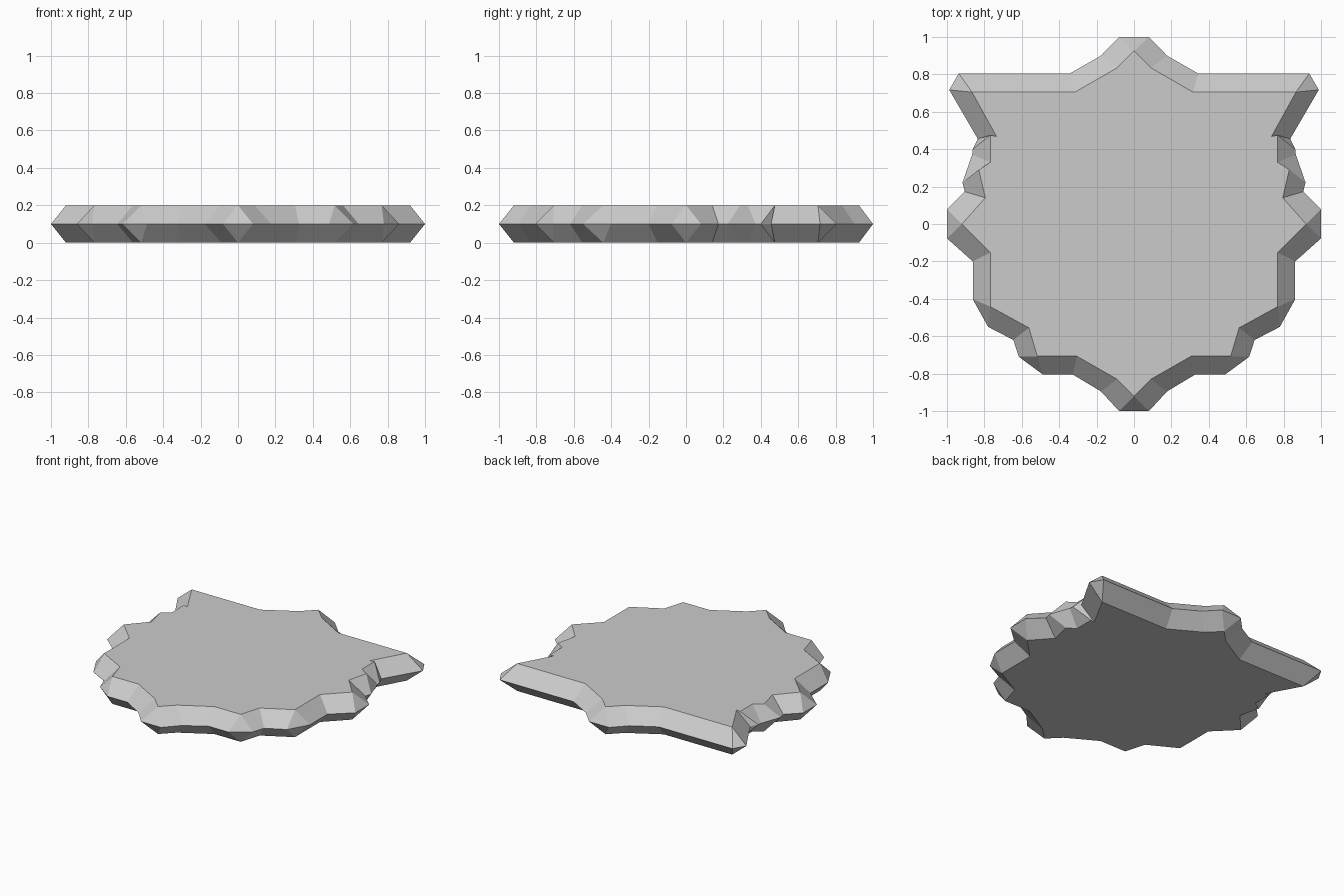
import bpy
import bmesh

# Right half of the outline, back to front: (waist x, y, face x, y).
# Each sharp corner of the flat face fans out to two waist points.
half = [
    (0.08, 1.0, 0.0, 0.925),
    (0.177, 0.90, 0.09, 0.835),
    (0.343, 0.805, 0.316, 0.705),
    (0.937, 0.805, 0.866, 0.705),
    (0.988, 0.717, 0.866, 0.705),
    (0.835, 0.455, 0.735, 0.468),
    (0.862, 0.40, 0.768, 0.475),
    (0.865, 0.372, 0.768, 0.33),
    (0.917, 0.222, 0.83, 0.29),
    (0.905, 0.173, 0.795, 0.14),
    (1.0, 0.08, 0.92, 0.0),
    (1.0, -0.077, 0.92, 0.0),
    (0.862, -0.20, 0.768, -0.153),
    (0.862, -0.402, 0.768, -0.442),
    (0.78, -0.55, 0.768, -0.442),
    (0.645, -0.62, 0.562, -0.555),
    (0.616, -0.71, 0.517, -0.707),
    (0.487, -0.805, 0.517, -0.707),
    (0.327, -0.805, 0.305, -0.707),
    (0.177, -0.895, 0.09, -0.83),
    (0.08, -1.0, 0.0, -0.92),
]
# Mirror across x
ring = half + [(-a, b, -c, d) for a, b, c, d in reversed(half)]
n = len(ring)

bm = bmesh.new()


def add_loop(points, z):
    return [bm.verts.new((x, y, z)) for x, y in points]


# Shield plate: bottom face, wide waist, top face
bottom = add_loop([(p[2], p[3]) for p in ring], 0.0)
waist = add_loop([(p[0], p[1]) for p in ring], 0.1)
top = add_loop([(p[2], p[3]) for p in ring], 0.2)

# Sloped rim faces
for low, high in ((bottom, waist), (waist, top)):
    for i in range(n):
        j = (i + 1) % n
        bm.faces.new((low[i], low[j], high[j], high[i]))
bmesh.ops.remove_doubles(bm, verts=bm.verts[:], dist=0.0005)

# Flat top and bottom caps
for z in (0.0, 0.2):
    edges = [e for e in bm.edges if e.is_boundary
             and all(abs(v.co.z - z) < 0.01 for v in e.verts)]
    bmesh.ops.contextual_create(bm, geom=edges)
bmesh.ops.recalc_face_normals(bm, faces=bm.faces[:])

mesh = bpy.data.meshes.new("shield_plate")
bm.to_mesh(mesh)
bm.free()
shield = bpy.data.objects.new("shield_plate", mesh)
bpy.context.collection.objects.link(shield)
